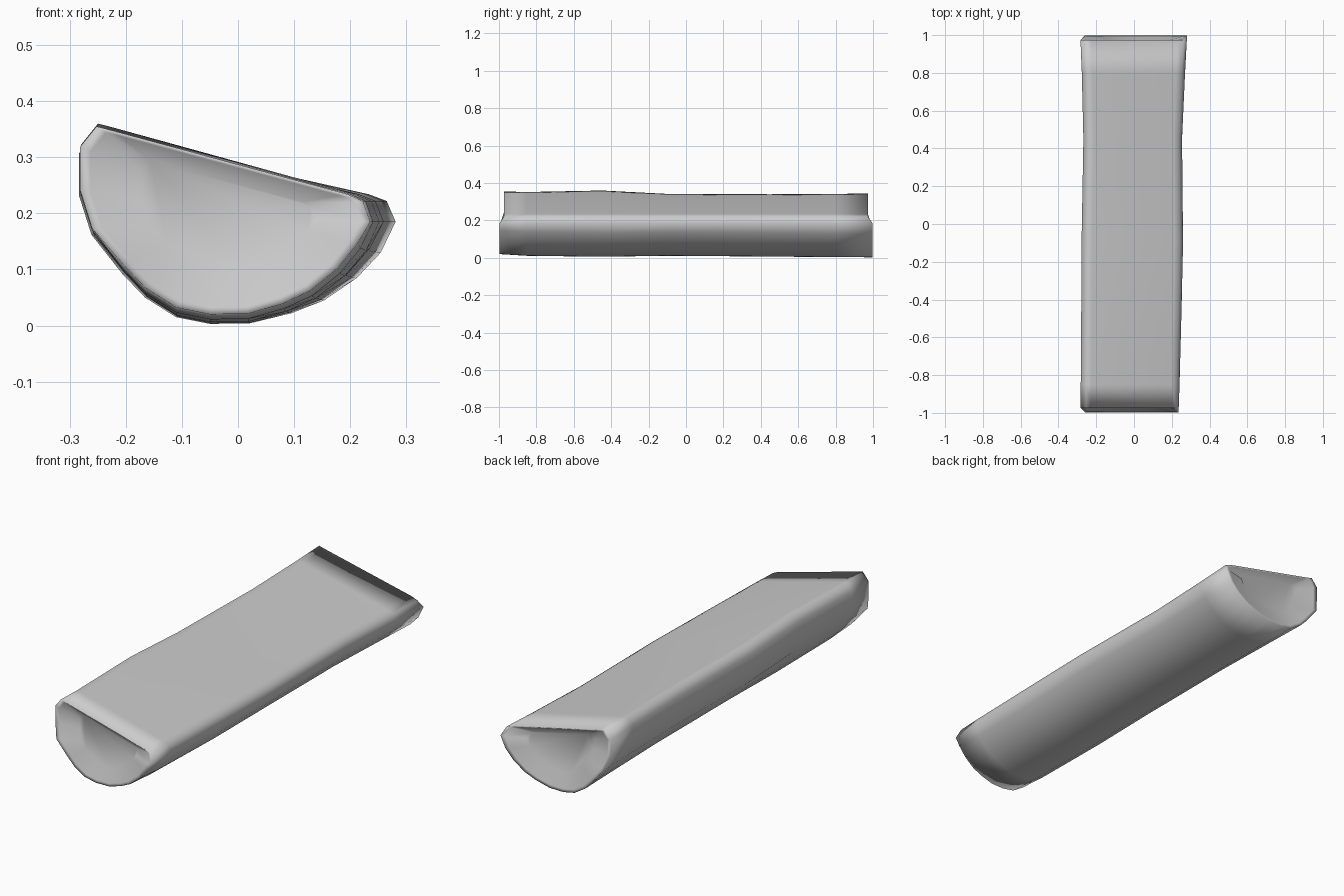
import bpy, bmesh

if "Cube" in bpy.data.objects:
    bpy.data.objects.remove(bpy.data.objects["Cube"])

# Half-round cross-section (x, z): high left lip, round the belly, low right lip
PROFILE = [(-0.225, 0.345), (-0.252, 0.352), (-0.282, 0.315), (-0.282, 0.24),
           (-0.26, 0.17), (-0.205, 0.092), (-0.165, 0.05), (-0.11, 0.015),
           (-0.05, 0.003), (0.02, 0.004), (0.09, 0.022), (0.145, 0.045),
           (0.20, 0.085), (0.24, 0.13), (0.265, 0.185), (0.25, 0.222), (0.22, 0.234)]

# Stations along the log: y, left scale, right scale, lip lift, belly lift
STATIONS = [(-0.985, 1.0, 0.89, 0.003, 0.017), (-0.85, 1.0, 0.91, 0.0, 0.008),
            (-0.45, 0.99, 0.95, 0.008, 0.003), (-0.1, 0.985, 0.98, -0.01, 0.008),
            (0.45, 0.95, 0.96, -0.012, 0.004), (0.8, 0.98, 1.02, -0.01, 0.001),
            (0.985, 1.005, 1.06, -0.008, 0.0)]

bm = bmesh.new()


def add_ring(y, left, right, lip, belly):
    ring = []
    end = abs(y) > 0.95
    for x, z in PROFILE:
        px = x * (left if x < 0 else right)
        pz = z + (belly if z < 0.15 else lip if x < -0.2 else 0)
        # Ends lean out slightly towards the belly
        py = y + (0.012 if z < 0.2 else -0.012) * (1 if y > 0 else -1) * end
        ring.append(bm.verts.new((px, py, pz)))
    return ring


def bridge(a, b):
    n = len(a)
    for i in range(n):
        j = (i + 1) % n
        bm.faces.new((a[i], a[j], b[j], b[i]))


def shrink(ring, scale, dy):
    return [bm.verts.new((-0.01 + (v.co.x + 0.01) * scale, v.co.y + dy,
                          0.2 + (v.co.z - 0.2) * scale)) for v in ring]


# Log body
rings = [add_ring(*s) for s in STATIONS]
for a, b in zip(rings, rings[1:]):
    bridge(a, b)

# Slightly dished sawn ends
for ring, inward in ((rings[0], 1), (rings[-1], -1)):
    rim = shrink(ring, 0.93, 0.003 * inward)
    dish = shrink(ring, 0.6, 0.03 * inward)
    bridge(ring, rim)
    bridge(rim, dish)
    bm.faces.new(dish)

bmesh.ops.recalc_face_normals(bm, faces=bm.faces[:])
for f in bm.faces:
    f.smooth = True

mesh = bpy.data.meshes.new("split_log")
bm.to_mesh(mesh)
bm.free()
log = bpy.data.objects.new("split_log", mesh)
bpy.context.collection.objects.link(log)
